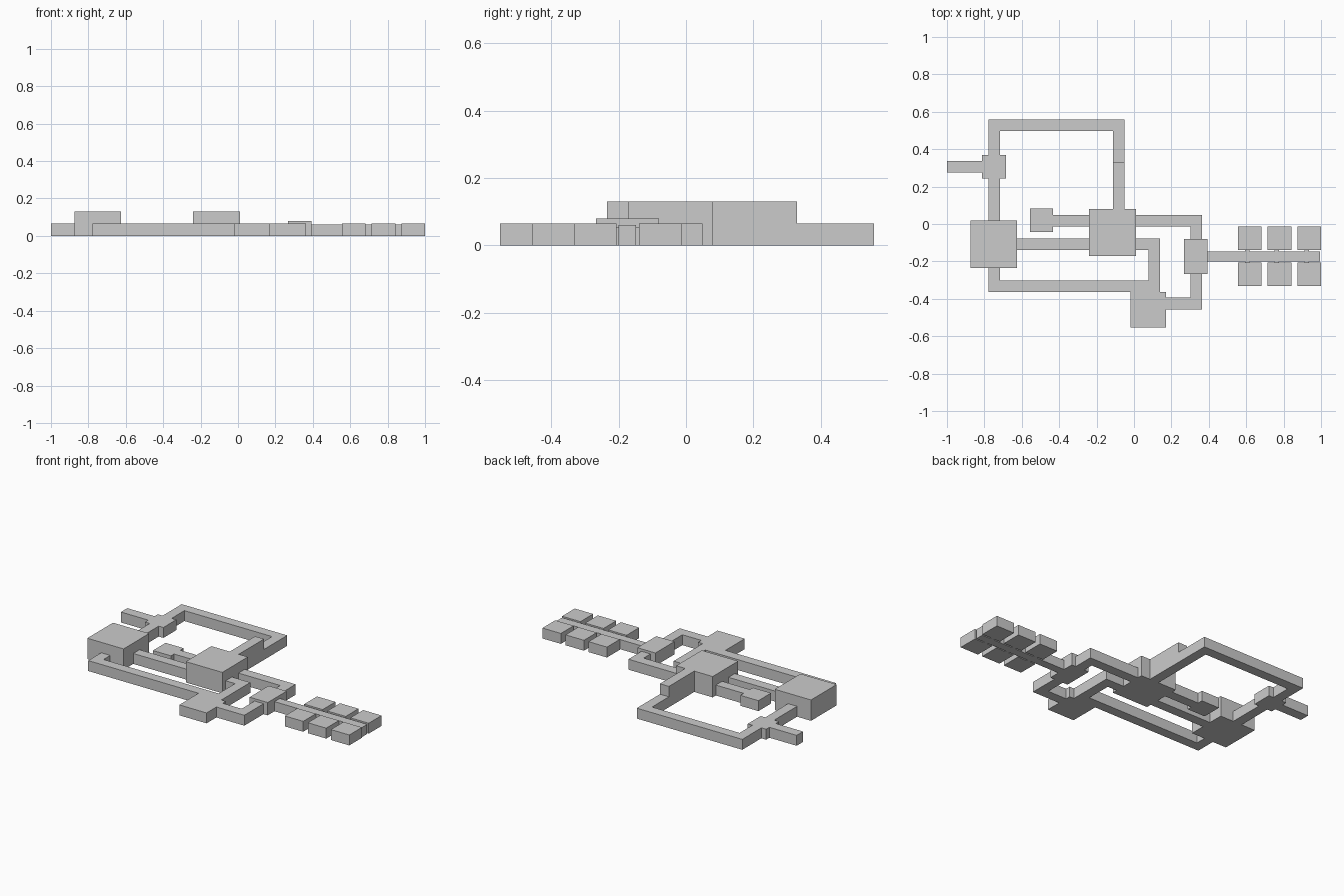
import bpy, bmesh
from mathutils import Vector

if "Cube" in bpy.data.objects:
    bpy.data.objects.remove(bpy.data.objects["Cube"])

stone = bpy.data.materials.new("light grey stone")
stone.diffuse_color = (0.6, 0.6, 0.6, 1)
stone.use_nodes = True
stone.node_tree.nodes["Principled BSDF"].inputs["Base Color"].default_value = stone.diffuse_color

LOW, TALL = 0.065, 0.13


def extrude(name, outline, height):
    """Solid standing on z = 0 from a flat outline."""
    bm = bmesh.new()
    base = bm.faces.new([bm.verts.new((x, y, 0)) for x, y in outline])
    top = bmesh.ops.extrude_face_region(bm, geom=[base])["geom"]
    bmesh.ops.translate(bm, vec=(0, 0, height),
                        verts=[g for g in top if isinstance(g, bmesh.types.BMVert)])
    bmesh.ops.recalc_face_normals(bm, faces=bm.faces)
    mesh = bpy.data.meshes.new(name)
    bm.to_mesh(mesh)
    bm.free()
    mesh.materials.append(stone)
    obj = bpy.data.objects.new(name, mesh)
    bpy.context.collection.objects.link(obj)


def box(name, x0, x1, y0, y1, height=LOW):
    extrude(name, [(x0, y0), (x1, y0), (x1, y1), (x0, y1)], height)


def corridor(name, path, width=0.062, height=LOW):
    """Right-angled corridor with mitred corners along a centre line."""
    pts = [Vector(p) for p in path]
    dirs = [(b - a).normalized() for a, b in zip(pts, pts[1:])]
    left, right = [], []
    for i, p in enumerate(pts):
        near = {tuple(round(c) for c in d) for d in dirs[max(i - 1, 0):i + 1]}
        off = sum((Vector((-d[1], d[0])) for d in near), Vector((0, 0))) * width / 2
        left.append(p + off)
        right.append(p - off)
    extrude(name, [tuple(p) for p in right + left[::-1]], height)


# Rooms
box("west_hall", -0.875, -0.625, -0.235, 0.018, TALL)
box("central_hall", -0.24, 0.012, -0.172, 0.08, TALL)
box("gate_room", -0.812, -0.685, 0.243, 0.37)
box("inner_closet", -0.557, -0.432, -0.043, 0.082)
box("south_room", -0.018, 0.17, -0.553, -0.363)
box("guard_room", 0.267, 0.392, -0.267, -0.08, 0.08)

# Corridors
box("entrance_corridor", -1.0, -0.812, 0.275, 0.338)
corridor("west_gate_corridor", [(-0.748, 0.018), (-0.748, 0.243)])
corridor("north_corridor", [(-0.748, 0.37), (-0.748, 0.527), (-0.082, 0.527), (-0.082, 0.33)])
box("tall_north_passage", -0.113, -0.051, 0.08, 0.33, TALL)
corridor("hall_link_corridor", [(-0.625, -0.108), (-0.24, -0.108)])
corridor("closet_corridor", [(-0.432, 0.018), (-0.24, 0.018)])
corridor("south_corridor", [(-0.748, -0.235), (-0.748, -0.332), (0.108, -0.332),
                            (0.108, -0.108), (0.012, -0.108)])
corridor("east_corridor", [(0.012, 0.018), (0.332, 0.018), (0.332, -0.08)])
corridor("southeast_corridor", [(0.332, -0.267), (0.332, -0.425), (0.17, -0.425)])

# Cell block: a passage with three pairs of cells joined by narrow doorways
box("cell_passage", 0.392, 0.995, -0.2, -0.148, 0.06)
for i in range(3):
    x = 0.555 + i * 0.159
    mid = x + 0.05
    box(f"north_cell_{i + 1}", x, x + 0.127, -0.14, -0.014)
    box(f"south_cell_{i + 1}", x, x + 0.127, -0.332, -0.207)
    box(f"north_cell_door_{i + 1}", mid - 0.012, mid + 0.012, -0.148, -0.14, 0.055)
    box(f"south_cell_door_{i + 1}", mid - 0.012, mid + 0.012, -0.207, -0.2, 0.055)
